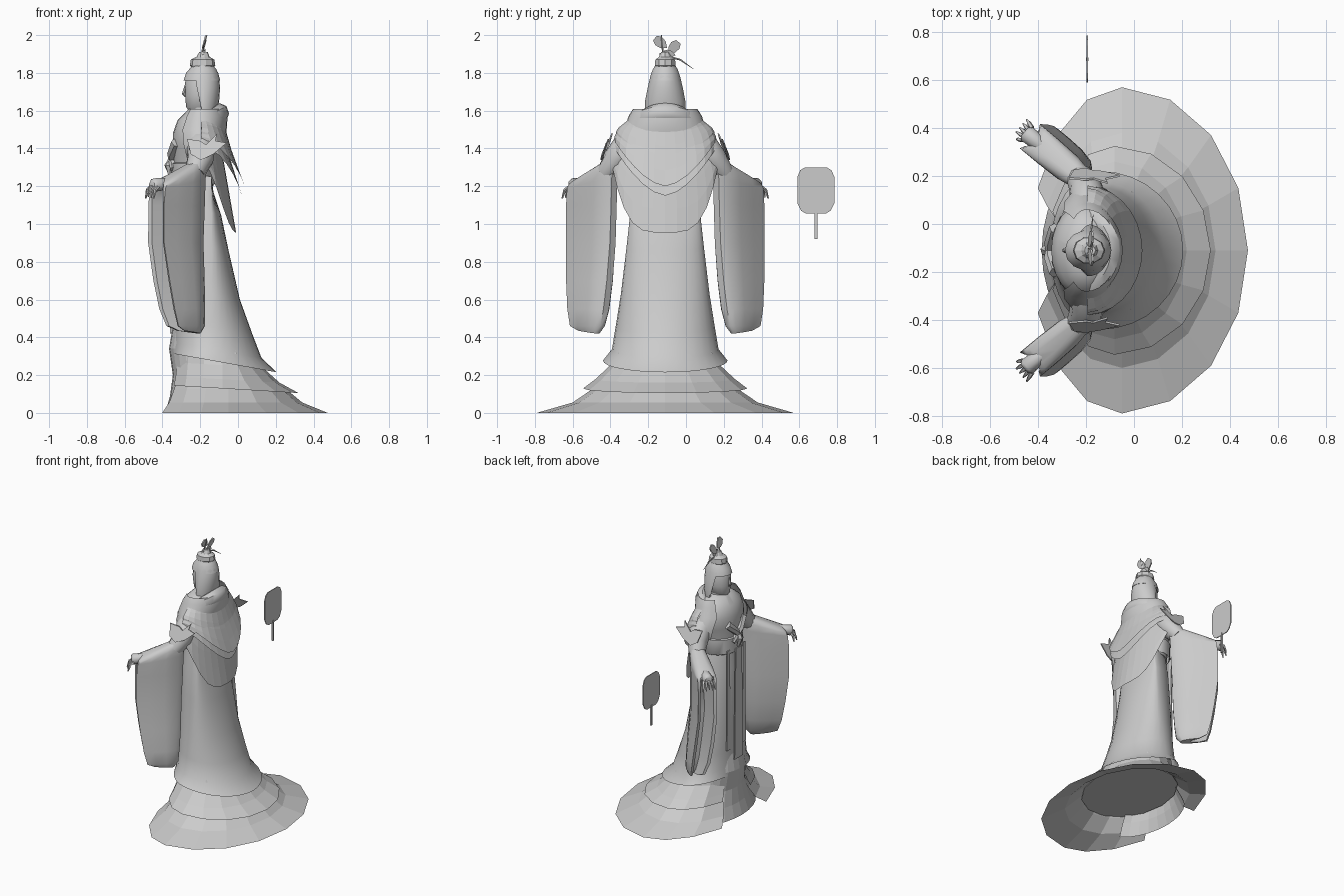
import bpy, math
from mathutils import Vector, Matrix

if "Cube" in bpy.data.objects:
    bpy.data.objects.remove(bpy.data.objects["Cube"])

YC = -0.11                                   # the figure's mirror plane; it faces -x
mat = bpy.data.materials.new("plain_grey")
mat.diffuse_color = (0.6, 0.6, 0.6, 1)
mat.use_nodes = True
mat.node_tree.nodes["Principled BSDF"].inputs["Base Color"].default_value = mat.diffuse_color


def make(name, verts, faces, smooth=False, both=False):
    """Mesh object; both=True adds its mirror image across the figure's middle."""
    verts, faces = [tuple(v) for v in verts], [tuple(f) for f in faces]
    if both:
        n = len(verts)
        verts += [(x, 2 * YC - y, z) for x, y, z in verts]
        faces += [tuple(i + n for i in reversed(f)) for f in faces]
    me = bpy.data.meshes.new(name)
    me.from_pydata(verts, [], faces)
    me.materials.append(mat)
    ob = bpy.data.objects.new(name, me)
    bpy.context.collection.objects.link(ob)
    bpy.context.view_layer.objects.active = ob
    ob.select_set(True)
    bpy.ops.object.mode_set(mode='EDIT')
    bpy.ops.mesh.select_all(action='SELECT')
    bpy.ops.mesh.normals_make_consistent(inside=False)
    bpy.ops.object.mode_set(mode='OBJECT')
    if smooth:
        bpy.ops.object.shade_smooth_by_angle(angle=math.radians(45))
    ob.select_set(False)
    return ob


def bridge(rings, closed=True, caps=False):
    """Faces between equal rings of points."""
    n, verts = len(rings[0]), [p for r in rings for p in r]
    faces = [(k * n + i, k * n + (i + 1) % n, (k + 1) * n + (i + 1) % n, (k + 1) * n + i)
             for k in range(len(rings) - 1) for i in range(n if closed else n - 1)]
    if caps:
        faces += [tuple(range(n)), tuple(range(len(verts) - n, len(verts)))]
    return verts, faces


def wrap(name, rows, cx, n=24, arc=(0, 360), tilt=0.0, smooth=True, caps=False):
    """Egg-shaped rings (z, front x, back x, half width), with the hem rising to the front."""
    full = arc[1] - arc[0] == 360
    rings = []
    for z, xf, xb, hw in rows:
        ring = []
        for i in range(n if full else n + 1):
            a = math.radians(arc[0] + (arc[1] - arc[0]) * i / n)
            c = math.cos(a)
            x = cx + c * ((xb - cx) if c > 0 else (cx - xf))
            ring.append((x, YC + hw * math.sin(a), z + tilt * (xb - x)))
        rings.append(ring)
    return make(name, *bridge(rings, full, caps), smooth)


def tube(points, radii, n=8):
    """Rings of a tapering tube along a path."""
    pts = [Vector(p) for p in points]
    rings = []
    for i, p in enumerate(pts):
        d = (pts[min(i + 1, len(pts) - 1)] - pts[max(i - 1, 0)]).normalized()
        u = d.cross(Vector((0.1, 0.2, 1))).normalized()
        v = d.cross(u)
        rings.append([p + radii[i] * (u * math.cos(2 * math.pi * k / n) + v * math.sin(2 * math.pi * k / n))
                      for k in range(n)])
    return bridge(rings, True, True)


def plate(name, outline, place, thick=0.008, both=False):
    """Thin flat plate; place maps an outline point and an offset to space."""
    rings = [[place(a, b, s * thick / 2) for a, b in outline] for s in (-1, 1)]
    return make(name, *bridge(rings, True, True), both=both)


# Train, middle skirt, the front skirt panel in the train's opening, and the underside
wrap("train", [(0, -.43, .475, .68), (.055, -.39, .34, .49), (.13, -.36, .25, .38), (.2, -.34, .15, .3)],
     -.05, 14, (-157.5, 157.5), 0, False)
wrap("middle_skirt", [(.105, -.36, .32, .435), (.16, -.35, .22, .37), (.24, -.34, .13, .29), (.36, -.33, .08, .25)],
     -.08, 14, (-158, 158), .06, False)
wrap("front_skirt", [(0, -.385, .1, .36), (.09, -.36, .1, .31), (.2, -.345, .1, .24), (.34, -.365, .1, .22),
                     (.46, -.345, .1, .2)], -.16, 10, (112, 248), 0, False)
wrap("skirt_underside", [(.135, -.34, .24, .37), (.14, -.34, .24, .37)], -.06, 14, caps=True, smooth=False)

# Robe and bodice
wrap("robe", [(.215, -.35, .205, .33), (.29, -.345, .125, .282), (.42, -.34, .075, .262), (.6, -.345, .01, .235),
              (.86, -.345, -.05, .205), (1.05, -.34, -.09, .185), (1.17, -.33, -.13, .16), (1.25, -.33, -.14, .145)],
     -.14, 32, (0, 360), .18)
wrap("bodice", [(1.2, -.335, -.13, .15), (1.32, -.34, -.13, .15), (1.4, -.345, -.11, .19), (1.48, -.345, -.09, .2),
                (1.55, -.32, -.08, .18), (1.61, -.26, -.12, .1)], -.2, 24, caps=True)
wrap("belt", [(1.21, -.345, -.125, .158), (1.215, -.352, -.12, .162), (1.32, -.352, -.12, .16), (1.325, -.34, -.13, .15)], -.22)

# Front ribbons
for k, (y, w, low) in enumerate([(0, .05, .42), (.09, .02, .5), (-.09, .02, .5)]):
    xs = -.355 if k == 0 else -.335
    plate("front_ribbon", [(-w * .7, 1.24), (w * .7, 1.24), (w, low), (-w, low)],
          lambda a, b, t: (xs + t, YC + y + a, b))
make("belt_knot", *tube([(-.35, YC, 1.36), (-.365, YC, 1.31), (-.355, YC, 1.25)], [.012, .026, .012], 6))


# Shawl: shoulder cape and hanging swags on the back
def swag(name, ztop, xtop, zlow, xlow, zside, hw, power, n=14, rows=4):
    rings = []
    for r in range(rows + 1):
        f, ring = r / rows, []
        for i in range(n + 1):
            a = math.radians(-88 + 176 * i / n)
            s, c = abs(math.sin(a)), math.cos(a)
            bottom = zlow + (zside - zlow) * s ** power
            x = -.2 + c * ((xtop + .2) * (1 - f) + (xlow + .2) * f)
            ring.append((x, YC + hw * math.sin(a) * (.76 + .24 * min(1, f * 1.6)), ztop * (1 - f) + bottom * f))
        rings.append(ring)
    make(name, *bridge(rings, False))


swag("long_swag", 1.47, -.10, .955, -.01, 1.33, .285, 4)
swag("middle_swag", 1.5, -.09, 1.15, .02, 1.41, .275, 1.7)
swag("short_swag", 1.53, -.085, 1.2, .035, 1.44, .27, 1.7)
swag("top_swag", 1.55, -.08, 1.27, .0, 1.47, .26, 1.7)
wrap("shoulder_cape", [(1.35, -.31, -.1, .27), (1.43, -.34, -.07, .265), (1.5, -.345, -.06, .215),
                       (1.57, -.31, -.055, .195), (1.61, -.28, -.07, .17)], -.2, 20, (-130, 130))

# Collar roll, low and crossing at the front
N, M = 24, 8
collar = []
for i in range(N + 1):
    a = math.radians(-165 + 330 * i / N)
    c, s = math.cos(a), math.sin(a)
    r = .035 + .015 * (c + 1) / 2
    mid = Vector((-.205 + .108 * c, YC + .145 * s, 1.51 + .075 * c))
    collar.append([mid + Vector((c * r * math.cos(b), s * r * math.cos(b), r * 1.1 * math.sin(b)))
                   for b in (2 * math.pi * k / M for k in range(M))])
make("collar", *bridge(collar, True, True), True)
for side in (1, -1):
    make("crossed_lapel", *tube([(-.325, YC + side * .09, 1.43), (-.35, YC + side * .03, 1.37),
                                 (-.345, YC - side * .05, 1.29)], [.03, .025, .015], 6), True)

# Sleeves: upper arm, then a hanging bag running out to the wrist, slit below the cuff
D, P, S = Vector((-.77, .64, 0)), Vector((.64, .77, 0)), Vector((-.21, .18, 0))
make("upper_arm", *tube([(-.2, .04, 1.45), (-.195, .1, 1.41), (-.2, .15, 1.34), (-.23, .2, 1.27)],
                        [.065, .075, .07, .055], 12), True, True)
bag = []
for z, s0, s1, t, drop, slit, dx in [
        (1.365, -.05, .25, .025, .13, 0, 0), (1.35, -.055, .26, .05, .125, 0, 0), (1.31, -.05, .275, .064, .1, .05, 0),
        (1.24, -.04, .285, .066, .05, .5, 0), (1.1, -.035, .29, .064, 0, 1, 0), (.9, -.025, .29, .066, 0, 1, 0),
        (.7, 0, .285, .068, 0, 1, .025), (.55, .03, .28, .064, 0, 1, .05), (.46, .06, .275, .05, 0, 1, .075),
        (.42, .1, .23, .03, -.015, 1, .085)]:
    half = [(1 - .45 * slit, .25), (1 - .03 * slit, .7), (.97 + .03 * slit, 1), (.72, 1), (.4, .95), (.13, .7), (.02, .3)]
    section = half + [(u, -v) for u, v in reversed(half)]
    bag.append([S + D * (s0 + (s1 - s0) * u) + P * t * v + Vector((dx, 0, z - drop * u)) for u, v in section])
make("sleeve", *bridge(bag, True, True), True, True)

# Hands with fingers
wrist = S + D * .2 + Vector((0, 0, 1.21))
palm = S + D * .305 + Vector((0, 0, 1.205))
make("hand", *tube([wrist, wrist + D * .05, palm, palm + D * .015], [.035, .034, .038, .024], 8), True, True)
for k in range(5):
    o = (k - 2) * .016
    base = palm + P * o + Vector((0, 0, -.005 * abs(k - 2)))
    tip = D * (.04 if k else .02) + P * o * .4
    make("finger", *tube([base, base + tip * .6 + Vector((0, 0, -.015)), base + tip + Vector((0, 0, -.06))],
                         [.01, .009, .004], 5), True, True)

# Butterfly bows on the upper arms
bow = [(-.27, 1.45), (-.2, 1.44), (-.17, 1.42), (-.11, 1.48), (-.12, 1.44), (-.06, 1.43),
       (-.13, 1.37), (-.17, 1.35), (-.2, 1.34), (-.25, 1.37)]
plate("arm_bow", bow, lambda a, b, t: (a, .225 - (b - 1.34) * .45 + abs(a + .17) * .15 + t, b), both=True)

# Neck, head, face, hair
wrap("neck", [(1.55, -.25, -.13, .06), (1.68, -.25, -.13, .06)], -.19, 12)
wrap("head", [(1.59, -.255, -.16, .035), (1.62, -.275, -.14, .06), (1.68, -.28, -.12, .078), (1.75, -.28, -.11, .074),
              (1.8, -.265, -.12, .062), (1.84, -.23, -.15, .04)], -.19, 16, caps=True)
make("nose", *tube([(-.277, YC, 1.735), (-.287, YC, 1.69), (-.275, YC, 1.675)], [.006, .012, .008], 6))
wrap("hair", [(1.6, -.2, -.11, .108), (1.65, -.22, -.1, .108), (1.72, -.255, -.095, .094), (1.78, -.275, -.1, .08),
              (1.82, -.255, -.115, .066), (1.85, -.22, -.14, .045)], -.19, 14, (-115, 115))
wrap("hair_cap", [(1.76, -.288, -.094, .085), (1.8, -.275, -.105, .075), (1.84, -.24, -.13, .055)], -.19, 14, caps=True)
wrap("bun", [(1.82, -.24, -.14, .05), (1.84, -.255, -.12, .058), (1.87, -.25, -.125, .055),
             (1.885, -.22, -.15, .035), (1.91, -.205, -.16, .022)], -.19, 10, smooth=False, caps=True)

# Hair ornaments: two leaf loops and pins
for y, z, ang, size in [(-.135, 1.96, 50, .045), (-.065, 1.935, -40, .045), (-.09, 1.9, 80, .035)]:
    leaf = [(0, -1), (.5, -.4), (.62, .3), (.35, .85), (-.35, .85), (-.62, .3), (-.5, -.4)]
    R = Matrix.Rotation(math.radians(ang), 2)
    plate("hair_loop", [R @ Vector(p) * size for p in leaf], lambda a, b, t: (-.18 + b * .25 + t, y + a, z + b))
make("hair_pin", *tube([(-.19, -.14, 1.9), (-.18, -.03, 1.87), (-.17, .04, 1.82)], [.006, .005, .001], 5))
make("hair_pin_upright", *tube([(-.2, -.12, 1.88), (-.165, -.13, 2.0)], [.006, .003], 5))

# Floating fan with its handle
blade = [(.61, 1.07), (.59, 1.11), (.59, 1.25), (.605, 1.285), (.63, 1.3), (.745, 1.3),
         (.77, 1.285), (.785, 1.25), (.785, 1.11), (.765, 1.07), (.74, 1.055), (.635, 1.055)]
plate("fan_blade", blade, lambda a, b, t: (-.195 + t, a, b), .006)
plate("fan_handle", [(.68, .92), (.695, .92), (.695, 1.07), (.68, 1.07)], lambda a, b, t: (-.195 + t, a, b), .012)
